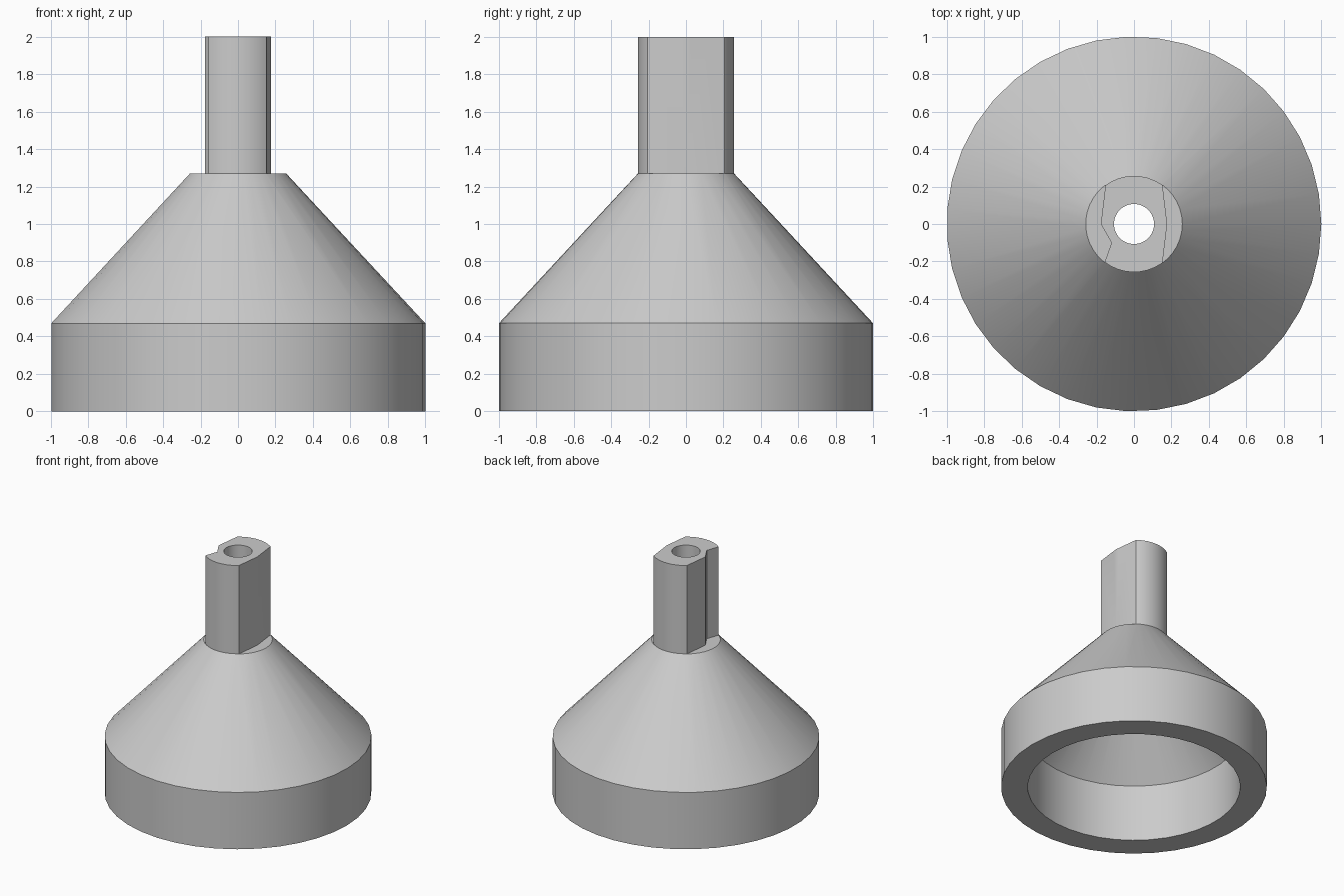
import bpy, bmesh, math

if "Cube" in bpy.data.objects:
    bpy.data.objects.remove(bpy.data.objects["Cube"], do_unlink=True)

SIDES = 39
BASE_TOP, SHOULDER, TOP = 0.47, 1.27, 2.0

grey = bpy.data.materials.new("plain grey")
grey.use_nodes = True
colour = (0.6, 0.6, 0.6, 1)
grey.diffuse_color = colour
grey.node_tree.nodes["Principled BSDF"].inputs["Base Color"].default_value = colour


def make_object(name, bm):
    bmesh.ops.recalc_face_normals(bm, faces=bm.faces)
    mesh = bpy.data.meshes.new(name)
    bm.to_mesh(mesh)
    bm.free()
    mesh.materials.append(grey)
    obj = bpy.data.objects.new(name, mesh)
    bpy.context.collection.objects.link(obj)
    return obj


def revolve(name, profile):
    """Closed (radius, height) profile turned about the z axis."""
    bm = bmesh.new()
    verts = [bm.verts.new((r, 0, z)) for r, z in profile]
    edges = [bm.edges.new((a, b)) for a, b in zip(verts, verts[1:] + verts[:1])]
    bmesh.ops.spin(bm, geom=verts + edges, cent=(0, 0, 0), axis=(0, 0, 1),
                   angle=math.tau, steps=SIDES)
    bmesh.ops.remove_doubles(bm, verts=bm.verts, dist=0.0005)
    return make_object(name, bm)


def prism(name, outline, bottom, top):
    bm = bmesh.new()
    face = bm.faces.new([bm.verts.new((x, y, bottom)) for x, y in outline])
    moved = bmesh.ops.extrude_face_region(bm, geom=[face])["geom"]
    bmesh.ops.translate(bm, vec=(0, 0, top - bottom),
                        verts=[v for v in moved if isinstance(v, bmesh.types.BMVert)])
    return make_object(name, bm)


# Hollow base, cone and round stem with a through hole
adapter = revolve("hollow_cone_and_stem", [
    (1, 0), (1, BASE_TOP), (0.257, SHOULDER), (0.257, TOP),
    (0.107, TOP), (0.107, SHOULDER), (0.8, BASE_TOP), (0.8, 0)])

# Flats on the stem: a shallow ridge on the left, a notch on the right
left_flat = [(0.141, -0.3), (0.4, -0.3), (0.4, 0.3), (0.141, 0.3), (0.177, 0)]
right_flat = [(-0.141, 0.3), (-0.4, 0.3), (-0.4, -0.3), (-0.19, -0.3),
              (-0.12, -0.1), (-0.177, 0)]
cutters = [prism("left_flat_cutter", left_flat, SHOULDER - 0.001, TOP + 0.1),
           prism("right_notch_cutter", right_flat, SHOULDER - 0.001, TOP + 0.1)]

bpy.ops.object.select_all(action="DESELECT")
adapter.select_set(True)
bpy.context.view_layer.objects.active = adapter
for cutter in cutters:
    cutter.hide_render = True
    cut = adapter.modifiers.new(cutter.name, "BOOLEAN")
    cut.operation = "DIFFERENCE"
    cut.solver = "EXACT"
    cut.object = cutter
    bpy.ops.object.modifier_apply(modifier=cut.name)
    bpy.data.objects.remove(cutter, do_unlink=True)

bpy.ops.object.shade_smooth_by_angle(angle=math.radians(30))
